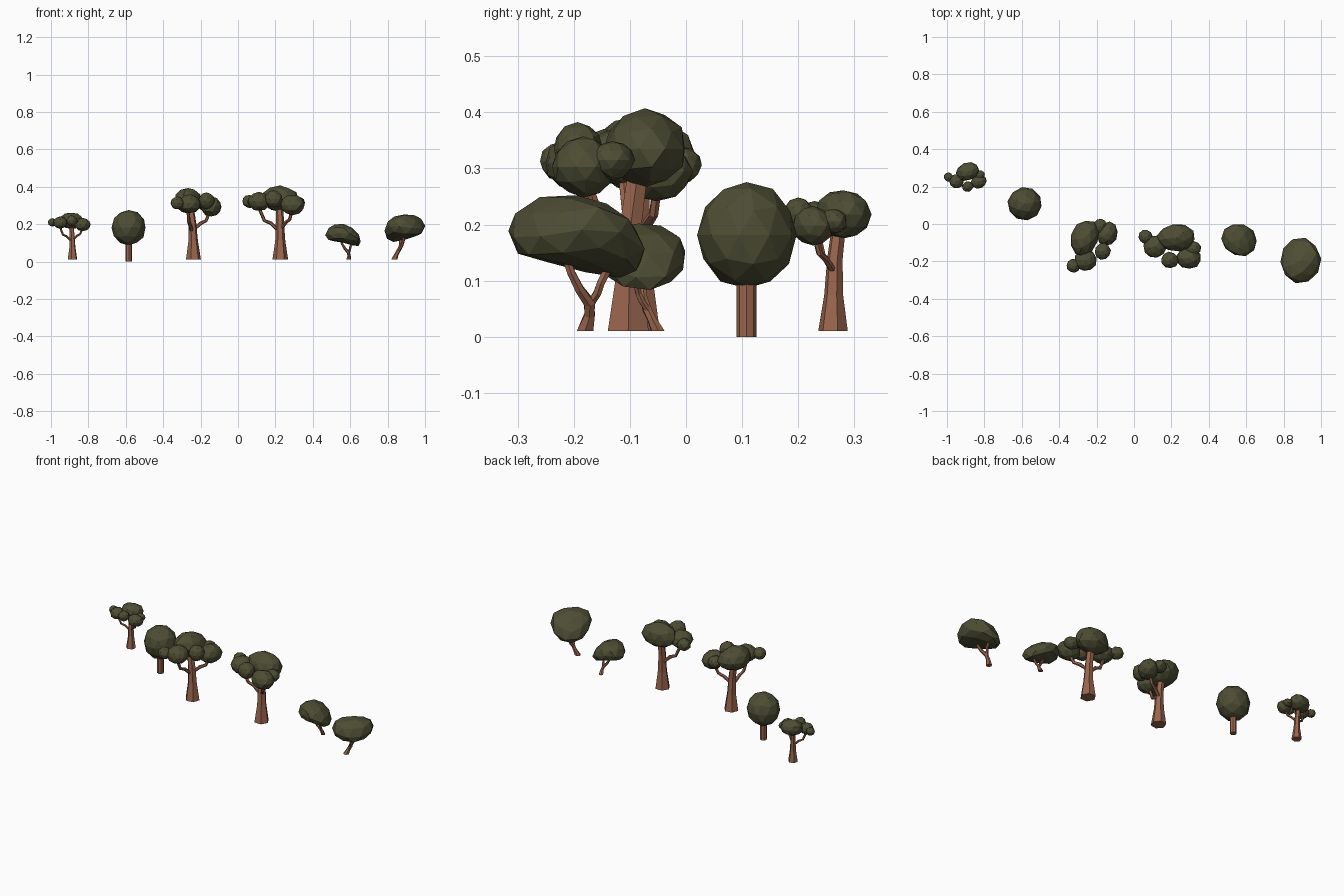
import bpy, bmesh, math, random
from mathutils import Vector, Matrix

if "Cube" in bpy.data.objects:
    bpy.data.objects.remove(bpy.data.objects["Cube"])

random.seed(4)


def material(name, color):
    m = bpy.data.materials.new(name)
    m.diffuse_color = color
    m.use_nodes = True
    m.node_tree.nodes["Principled BSDF"].inputs["Base Color"].default_value = m.diffuse_color
    return m


LEAF = material("leaf", (0.075, 0.075, 0.035, 1))
BARK = material("bark", (0.32, 0.13, 0.075, 1))


def finish(bm, name, mat, loc, turn, size):
    bmesh.ops.recalc_face_normals(bm, faces=bm.faces)
    me = bpy.data.meshes.new(name)
    bm.to_mesh(me)
    bm.free()
    me.materials.append(mat)
    ob = bpy.data.objects.new(name, me)
    bpy.context.collection.objects.link(ob)
    ob.location = loc
    ob.rotation_euler.z = math.radians(turn)
    ob.scale = (size,) * 3


def tube(bm, path, sides=6):
    """Tapered faceted tube; path is a list of (x, y, z, radius)."""
    pts = [Vector(p[:3]) for p in path]
    rings = []
    for i, p in enumerate(pts):
        d = pts[min(i + 1, len(pts) - 1)] - pts[max(i - 1, 0)]
        if i == 0:
            d = Vector((0, 0, 1))
        rot = Vector((0, 0, 1)).rotation_difference(d)
        ring = []
        for k in range(sides):
            a = 2 * math.pi * k / sides
            ring.append(bm.verts.new(p + rot @ Vector((math.cos(a), math.sin(a), 0)) * path[i][3]))
        rings.append(ring)
    for a, b in zip(rings, rings[1:]):
        for k in range(sides):
            n = (k + 1) % sides
            bm.faces.new((a[k], a[n], b[n], b[k]))
    bm.faces.new(rings[0])
    bm.faces.new(rings[-1])


def blob(bm, center, radii, jitter=0.05):
    """Faceted leaf clump."""
    turn = Matrix.Rotation(random.uniform(0, 6), 4, 'Z')
    new = bmesh.ops.create_icosphere(bm, subdivisions=2, radius=1, matrix=turn)["verts"]
    for v in new:
        s = 1.02 + random.uniform(-jitter, jitter)
        v.co = Vector(center) + Vector([c * r * s for c, r in zip(v.co, radii)])
    return new


def spreading_tree(name, loc, turn, size):
    # flared trunk with side branches
    bm = bmesh.new()
    tube(bm, [(0, 0, 0, .042), (0, .002, .1, .027), (-.002, .006, .2, .022), (-.004, .018, .29, .02)])
    tube(bm, [(-.005, .005, .15, .011), (-.05, .003, .195, .010), (-.085, -.003, .21, .009), (-.115, -.01, .28, .009)])
    tube(bm, [(.005, 0, .165, .011), (.03, -.03, .2, .010), (.05, -.055, .215, .009), (.065, -.075, .27, .009)])
    finish(bm, name + "_trunk", BARK, loc, turn, size)
    # leaf clumps
    bm = bmesh.new()
    for c, r in [((0, .03, .325), (.1, .073, .068)),
                 ((-.113, -.018, .31), (.06, .06, .05)),
                 ((-.165, .035, .312), (.037, .037, .034)),
                 ((.065, -.08, .293), (.066, .056, .053)),
                 ((.09, -.028, .305), (.042, .038, .034)),
                 ((-.035, -.09, .325), (.046, .043, .045))]:
        blob(bm, c, r)
    finish(bm, name + "_leaves", LEAF, loc, turn, size)


def leaning_tree(name, loc, turn, size):
    # crooked forked trunk
    bm = bmesh.new()
    tube(bm, [(0, 0, 0, .017), (.012, .008, .028, .011), (.024, .008, .05, .011), (.04, -.01, .075, .009),
              (.05, -.025, .105, .008), (.055, -.04, .15, .008)])
    tube(bm, [(.02, .008, .045, .009), (.03, .022, .068, .008), (.035, .028, .085, .008), (.035, .045, .12, .008)])
    finish(bm, name + "_trunk", BARK, loc, turn, size)
    # domed crown drooping on the side away from the lean
    bm = bmesh.new()
    lean = Vector((math.cos(math.radians(-50)), math.sin(math.radians(-50)), 0))
    for v in blob(bm, (0, 0, 0), (.107, .12, 1), .03):
        t = -v.co.dot(lean) / .115
        v.co.z = math.copysign(abs(v.co.z) ** .8, v.co.z) * .063 - .035 * t * t - .024 * t
        v.co += Vector((.055, -.015, .178))
    finish(bm, name + "_leaves", LEAF, loc, turn, size)


# round tree on a plain pole
bm = bmesh.new()
tube(bm, [(0, 0, 0, .018), (0, 0, .13, .018)], 8)
finish(bm, "round_tree_trunk", BARK, (-.584, .108, 0), 0, 1)
bm = bmesh.new()
blob(bm, (0, 0, .181), (.09, .087, .094), .02)
finish(bm, "round_tree_leaves", LEAF, (-.584, .108, 0), 0, 1)

# spreading trees
spreading_tree("small_spreading_tree", (-.885, .262, .01), 18, .64)
spreading_tree("left_spreading_tree", (-.238, -.085, .01), 70, .97)
spreading_tree("right_spreading_tree", (.226, -.103, .01), 0, 1)

# leaning trees
leaning_tree("small_leaning_tree", (.592, -.05, .01), -115, .79)
leaning_tree("large_leaning_tree", (.835, -.18, .01), 0, 1)
